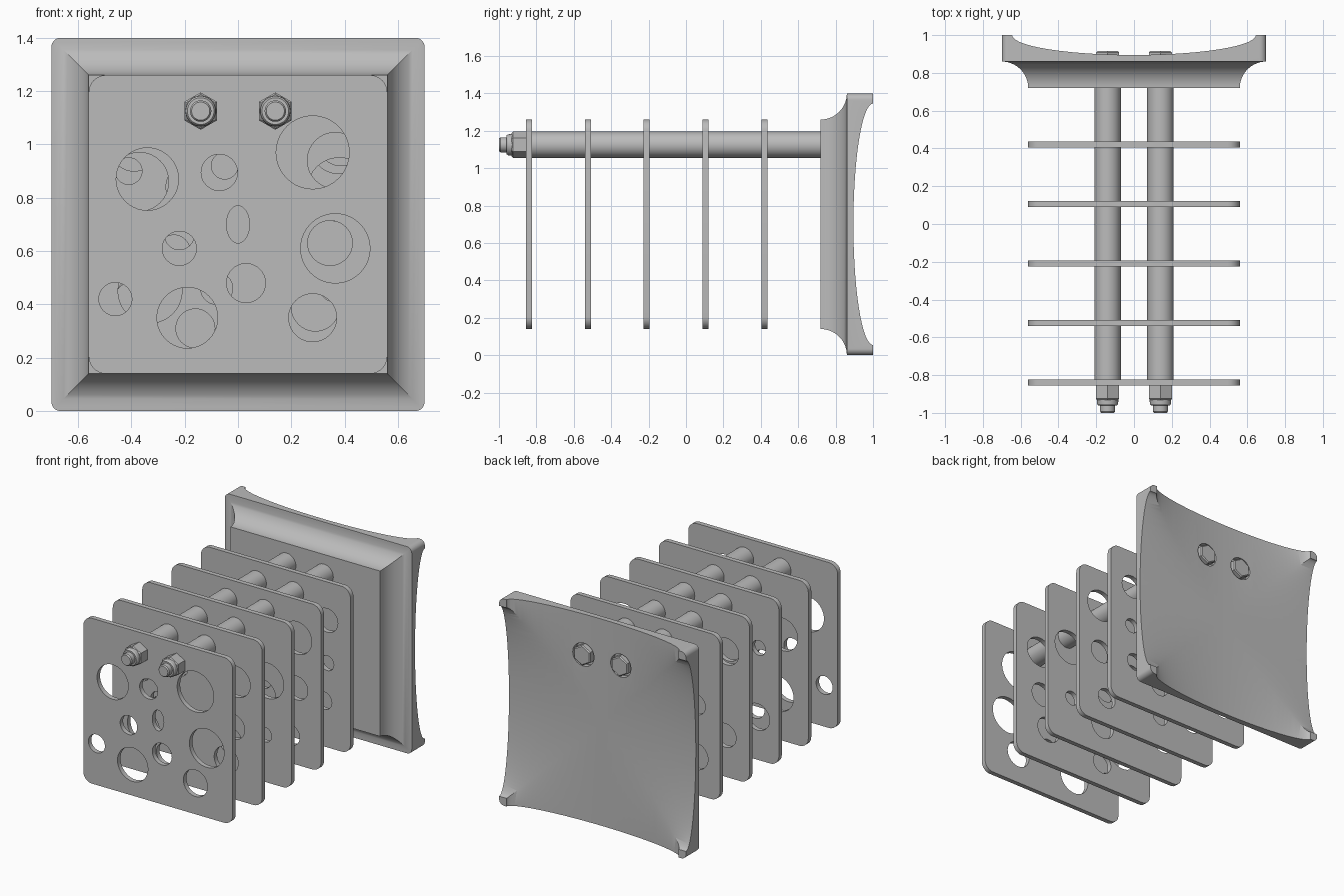
import bpy
import bmesh
from math import cos, sin, pi, radians
from mathutils import Matrix, Vector

cube = bpy.data.objects.get("Cube")
if cube:
    bpy.data.objects.remove(cube)

MID = 0.7          # height of the model's centre
BOLT_X, BOLT_Z = 0.14, 1.125

grey = bpy.data.materials.new("plain grey")
grey.use_nodes = True
grey.diffuse_color = (0.5, 0.5, 0.5, 1)
grey.node_tree.nodes["Principled BSDF"].inputs["Base Color"].default_value = (0.5, 0.5, 0.5, 1)


def oval(cx, cz, rx, rz=None, sides=40, turn=0.0):
    rz = rz or rx
    angles = [turn + 2 * pi * i / sides for i in range(sides)]
    return [(cx + rx * cos(a), cz + rz * sin(a)) for a in angles]


def rounded_square(half, radius, cz=MID, steps=8):
    points = []
    for quarter in range(4):
        sx = 1 if quarter in (0, 3) else -1
        sz = 1 if quarter < 2 else -1
        for i in range(steps + 1):
            a = pi / 2 * (quarter + i / steps)
            points.append((sx * (half - radius) + radius * cos(a),
                           cz + sz * (half - radius) + radius * sin(a)))
    return points


def square(half):
    return [(half, MID + half), (-half, MID + half), (-half, MID - half), (half, MID - half)]


def add_object(name, mesh):
    mesh.materials.clear()
    mesh.materials.append(grey)
    obj = bpy.data.objects.new(name, mesh)
    bpy.context.collection.objects.link(obj)
    return obj


def loft(name, rings, matrix=None):
    """Solid through (y, outline) rings, capped at both ends."""
    bm = bmesh.new()
    loops = [[bm.verts.new((x, y, z)) for x, z in outline] for y, outline in rings]
    for a, b in zip(loops, loops[1:]):
        for i in range(len(a)):
            j = (i + 1) % len(a)
            bm.faces.new((a[i], a[j], b[j], b[i]))
    bm.faces.new(loops[0])
    bm.faces.new(loops[-1])
    if matrix:
        bm.transform(matrix)
    bmesh.ops.recalc_face_normals(bm, faces=bm.faces)
    mesh = bpy.data.meshes.new(name)
    bm.to_mesh(mesh)
    bm.free()
    return add_object(name, mesh)


def smooth(obj, angle=30):
    bpy.ops.object.select_all(action='DESELECT')
    obj.select_set(True)
    bpy.context.view_layer.objects.active = obj
    bpy.ops.object.shade_smooth_by_angle(angle=radians(angle))


def boolean(obj, cutter, operation):
    mod = obj.modifiers.new("cut", 'BOOLEAN')
    mod.operation = operation
    mod.solver = 'EXACT'
    mod.object = cutter
    bpy.context.view_layer.objects.active = obj
    bpy.ops.object.modifier_apply(modifier=mod.name)
    bpy.data.objects.remove(cutter)


# Rear block: coved front edge, rounded corners
cove = [(0.86 - 0.14 * (1 - sin(a)), square(0.70 - 0.14 * cos(a)))
        for a in [pi / 2 * i / 14 for i in range(15)]]
block = loft("rear_block", cove + [(1.0, square(0.70))])
boolean(block, loft("corner_cutter", [(0.6, rounded_square(0.70, 0.035)),
                                      (1.1, rounded_square(0.70, 0.035))]), 'INTERSECT')

# Two crossed shallow hollows in the back of the block
for axis in ("X", "Z"):
    turn = Matrix.Rotation(pi / 2, 4, 'X')
    if axis == "X":
        turn = Matrix.Rotation(pi / 2, 4, 'Y') @ turn
    place = Matrix.Translation(Vector((0, 1.0, MID))) @ turn
    outline = oval(0, 0, 0.645, 0.105, sides=96)
    boolean(block, loft("hollow_cutter", [(-1, outline), (1, outline)], place), 'DIFFERENCE')

# Round recesses for the bolt heads
for side in (-1, 1):
    outline = oval(side * BOLT_X, BOLT_Z, 0.078)
    boolean(block, loft("recess_cutter", [(0.865, outline), (1.1, outline)]), 'DIFFERENCE')
smooth(block)


# Thin plates with round holes: centre x, centre z, radius, in hundredths
def plate(name, y, holes):
    curve = bpy.data.curves.new(name, 'CURVE')
    curve.dimensions = '2D'
    curve.fill_mode = 'BOTH'
    curve.extrude = 0.016
    outlines = [rounded_square(0.56, 0.065)]
    outlines += [oval(*[v / 100 for v in hole]) for hole in holes]
    for outline in outlines:
        spline = curve.splines.new('POLY')
        spline.points.add(len(outline) - 1)
        for point, (x, z) in zip(spline.points, outline):
            point.co = (x, z, 0, 1)
        spline.use_cyclic_u = True
    temp = bpy.data.objects.new("temp", curve)
    bpy.context.collection.objects.link(temp)
    graph = bpy.context.evaluated_depsgraph_get()
    mesh = bpy.data.meshes.new_from_object(temp.evaluated_get(graph))
    bpy.data.objects.remove(temp)
    mesh.transform(Matrix.Translation((0, y, 0)) @ Matrix.Rotation(pi / 2, 4, 'X'))
    bm = bmesh.new()
    bm.from_mesh(mesh)
    bmesh.ops.remove_doubles(bm, verts=bm.verts, dist=0.0001)
    bmesh.ops.recalc_face_normals(bm, faces=bm.faces)
    bm.to_mesh(mesh)
    bm.free()
    smooth(add_object(name, mesh))


plate("front_plate", -0.84, [
    (-34, 87, 11.7), (-7, 89.5, 6.8), (28, 97, 13.7), (0, 70, 4.3, 7), (-22, 61, 6.4),
    (36.5, 61, 13), (3, 48, 7.3), (-46, 42, 6.2), (-19, 35, 11.4), (28, 35, 9)])
plate("second_plate", -0.525, [
    (-37, 86, 11), (-5, 92, 5), (36.5, 94, 10.5), (-22, 66, 5.5), (34.5, 63, 8.4),
    (-8, 46, 6), (-33, 45, 12), (-16, 31, 7.3), (29, 39, 9)])
plate("third_plate", -0.21, [
    (-41, 90, 5), (-18, 84, 9), (38, 83, 12), (-24, 60, 6), (8, 62, 8),
    (36, 46, 5), (-40, 43, 9), (10, 35, 9)])
plate("fourth_plate", 0.105, [
    (-39, 99, 9), (38, 100, 11), (-10, 82, 7), (38, 66, 8), (12, 55, 10),
    (-38, 42, 8), (-12, 36, 6), (33, 33, 7)])
plate("rear_plate", 0.42, [
    (-38, 75, 7), (38.5, 100, 8), (38.5, 71, 5), (5, 75, 9), (-38, 40, 9),
    (-10, 48, 7), (15, 35, 7), (36, 45, 6)])

# Rods, nuts and bolts, one set per side
for label, side in (("right", -1), ("left", 1)):
    def ring(radius, sides=40):
        return oval(side * BOLT_X, BOLT_Z, radius, sides=sides, turn=pi / 2)

    smooth(loft(label + "_rod", [(-0.83, ring(0.07)), (0.73, ring(0.07))]))
    smooth(loft(label + "_nut", [(-0.85, ring(0.07, 6)), (-0.925, ring(0.07, 6)),
                                 (-0.932, ring(0.063, 6))]))
    smooth(loft(label + "_nut_collar", [(-0.92, ring(0.058)), (-0.952, ring(0.056)),
                                        (-0.96, ring(0.05))]))
    smooth(loft(label + "_bolt_end", [(-0.94, ring(0.04)), (-0.992, ring(0.04)),
                                      (-1.0, ring(0.034))]))
    smooth(loft(label + "_bolt_head", [(0.85, ring(0.07, 6)), (0.908, ring(0.07, 6)),
                                       (0.915, ring(0.062, 6))]))
